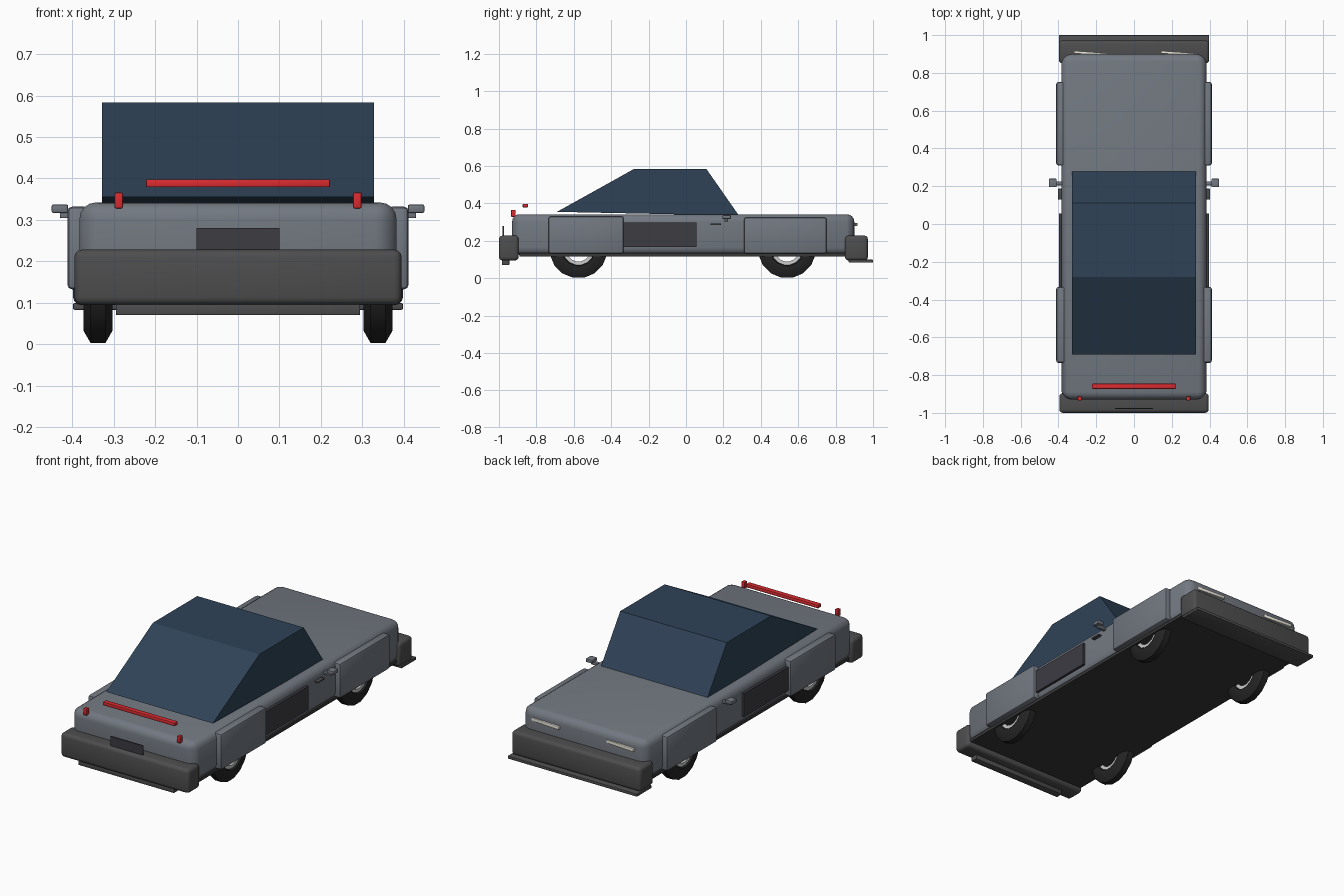
import bpy, bmesh, math

if "Cube" in bpy.data.objects:
    bpy.data.objects.remove(bpy.data.objects["Cube"])

def mat(name, r, g, b):
    m = bpy.data.materials.new(name)
    m.diffuse_color = (r, g, b, 1)
    m.use_nodes = True
    m.node_tree.nodes["Principled BSDF"].inputs["Base Color"].default_value = m.diffuse_color
    return m

PAINT = mat("grey_paint", 0.17, 0.19, 0.22)
TRIM = mat("dark_trim", 0.075, 0.075, 0.078)
UNDER = mat("underside", 0.04, 0.04, 0.04)
VENT = mat("vent_black", 0.045, 0.045, 0.055)
GLASS = mat("tinted_glass", 0.028, 0.055, 0.095)
RED = mat("red_lamp", 0.7, 0.025, 0.03)
LAMP = mat("white_lamp", 0.85, 0.82, 0.72)
RUBBER = mat("rubber", 0.018, 0.018, 0.018)
METAL = mat("light_metal", 0.6, 0.6, 0.6)

def finish(name, bm, material, smooth=True):
    bmesh.ops.recalc_face_normals(bm, faces=bm.faces)
    me = bpy.data.meshes.new(name)
    bm.to_mesh(me)
    bm.free()
    ob = bpy.data.objects.new(name, me)
    bpy.context.collection.objects.link(ob)
    me.materials.append(material)
    if smooth:
        bpy.ops.object.select_all(action='DESELECT')
        bpy.context.view_layer.objects.active = ob
        ob.select_set(True)
        bpy.ops.object.shade_smooth_by_angle(angle=math.radians(35))
    return ob

def box(name, x, y, z, material, bevel=0.0, segs=3):
    """Box from (min, max) ranges with optional rounded edges."""
    bm = bmesh.new()
    bmesh.ops.create_cube(bm, size=1)
    for v in bm.verts:
        v.co = [r[0] if c < 0 else r[1] for c, r in zip(v.co, (x, y, z))]
    if bevel:
        bmesh.ops.bevel(bm, geom=bm.edges[:], offset=bevel, segments=segs,
                        profile=0.5, affect='EDGES', clamp_overlap=True)
    return finish(name, bm, material)

def pair(name, x, y, z, material, bevel=0.0, segs=2):
    """The same box on both sides of the car."""
    box(name + "_right", x, y, z, material, bevel, segs)
    box(name + "_left", (-x[1], -x[0]), y, z, material, bevel, segs)

def lathe(name, profile, centre, material, n=16):
    """Closed (x, radius) profile turned around the axle."""
    bm = bmesh.new()
    rings = []
    for i in range(n):
        a = 2 * math.pi * (i + 0.5) / n
        rings.append([bm.verts.new((centre[0] + px, centre[1] + r * math.sin(a),
                                    centre[2] + r * math.cos(a))) for px, r in profile])
    m = len(profile)
    for i in range(n):
        a, b = rings[i], rings[(i + 1) % n]
        for j in range(m):
            k = (j + 1) % m
            bm.faces.new((a[j], a[k], b[k], b[j]))
    return finish(name, bm, material)

# Main body shell: rounded slab with tapered ends
body = box("body", (-0.388, 0.388), (-0.93, 0.9), (0.125, 0.342), PAINT, 0.04, 4)
for v in body.data.vertices:
    over = max(0, abs(v.co.y + 0.015) - 0.86) / 0.055
    v.co.x *= 1 - 0.05 * min(over, 1)
box("underbody", (-0.38, 0.38), (-0.89, 0.86), (0.117, 0.135), UNDER)

# Cabin: one glazed wedge
bm = bmesh.new()
prof = [(-0.69, 0.355), (-0.28, 0.583), (0.11, 0.583), (0.283, 0.335)]
sides = [[bm.verts.new((x, y, z)) for y, z in prof] for x in (-0.328, 0.328)]
for s in sides:
    bm.faces.new(s)
for i in range(4):
    j = (i + 1) % 4
    bm.faces.new((sides[0][i], sides[0][j], sides[1][j], sides[1][i]))
finish("cabin", bm, GLASS, smooth=False)

# Fender panels, side intakes and handles
pair("tail_fender", (0.36, 0.412), (-0.735, -0.333), (0.132, 0.332), PAINT, 0.012)
pair("nose_fender", (0.36, 0.412), (0.31, 0.752), (0.132, 0.325), PAINT, 0.012)
pair("side_intake", (0.37, 0.397), (-0.34, 0.055), (0.167, 0.297), VENT)
pair("door_handle", (0.38, 0.402), (0.13, 0.187), (0.284, 0.293), TRIM, 0.002)

# Wing mirrors
pair("mirror_stalk", (0.38, 0.43), (0.205, 0.225), (0.304, 0.32), PAINT, 0.003)
pair("mirror", (0.41, 0.45), (0.195, 0.24), (0.317, 0.337), PAINT, 0.004)

# Bumpers and lower blades
box("tail_bumper", (-0.395, 0.395), (-1.0, -0.895), (0.095, 0.228), TRIM, 0.018)
box("tail_diffuser", (-0.295, 0.295), (-0.985, -0.945), (0.07, 0.1), TRIM, 0.003, 2)
box("nose_bumper", (-0.398, 0.398), (0.85, 0.972), (0.095, 0.228), TRIM, 0.018)
box("nose_splitter", (-0.398, 0.398), (0.87, 1.0), (0.083, 0.099), TRIM, 0.003, 2)
box("plate_panel", (-0.1, 0.1), (-0.98, -0.973), (0.215, 0.28), VENT)

# Lamps
box("brake_bar", (-0.222, 0.222), (-0.873, -0.845), (0.379, 0.398), RED, 0.003, 2)
pair("tail_lamp", (0.278, 0.298), (-0.935, -0.912), (0.328, 0.366), RED, 0.003)
for side, cx in (("right", 0.23), ("left", -0.23)):
    lamp = box("headlamp_" + side, (-0.088, 0.088), (-0.008, 0.006), (-0.009, 0.009), LAMP, 0.003, 2)
    lamp.location = (cx, 0.905, 0.287)
    lamp.rotation_euler.z = math.radians(-4)

# Wheels: faceted tyre with a metal rim ring
TYRE = [(-0.035, 0.09), (-0.035, 0.125), (-0.018, 0.155), (0.018, 0.155),
        (0.035, 0.125), (0.035, 0.09), (0.018, 0.08), (-0.018, 0.08)]
RIM = [(-0.026, 0.066), (-0.026, 0.09), (0.026, 0.09), (0.026, 0.066)]
for end, y in (("tail", -0.575), ("nose", 0.54)):
    for side, x in (("right", 0.338), ("left", -0.338)):
        lathe(f"{end}_tyre_{side}", TYRE, (x, y, 0.155), RUBBER)
        lathe(f"{end}_rim_{side}", RIM, (x, y, 0.155), METAL)
